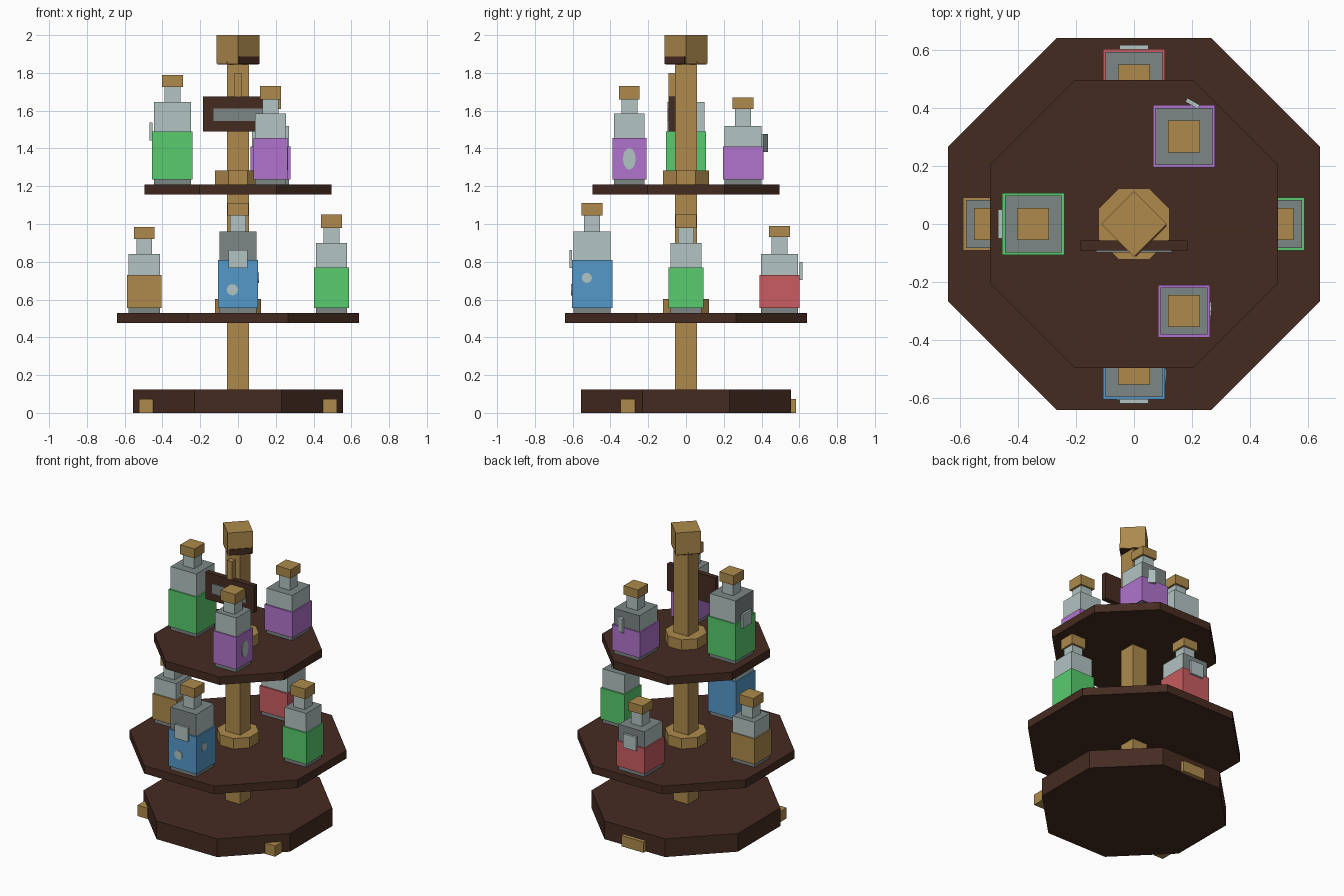
import bpy, bmesh, math
from mathutils import Matrix, Vector

old = bpy.data.objects.get("Cube")
if old:
    bpy.data.objects.remove(old, do_unlink=True)


def linear(c):
    return c / 12.92 if c <= 0.04045 else ((c + 0.055) / 1.055) ** 2.4


def material(name, code):
    m = bpy.data.materials.new(name)
    rgb = [linear(int(code[i:i + 2], 16) / 255) for i in (0, 2, 4)] + [1]
    m.diffuse_color = rgb
    m.use_nodes = True
    m.node_tree.nodes["Principled BSDF"].inputs["Base Color"].default_value = rgb
    return m


wood = material("light wood", "ad8a4c")
dark = material("dark wood", "452b21")
glass = material("pale glass", "b2c4c2")
grey = material("grey glass", "7d8686")
green = material("green", "58cb6d")
purple = material("purple", "b074cc")
blue = material("blue", "5598c9")
red = material("red", "c85c60")


def finish(name, bm, *mats):
    mesh = bpy.data.meshes.new(name)
    bm.to_mesh(mesh)
    bm.free()
    for m in mats:
        mesh.materials.append(m)
    ob = bpy.data.objects.new(name, mesh)
    bpy.context.collection.objects.link(ob)
    return ob


def box(name, center, size, mat, turn=0, grey_sides=()):
    """Box whose faces pointing along grey_sides take the grey material."""
    bm = bmesh.new()
    bmesh.ops.create_cube(bm, size=1)
    bmesh.ops.scale(bm, vec=size, verts=bm.verts)
    bm.normal_update()
    for f in bm.faces:
        if any(f.normal.dot(Vector(d)) > 0.9 for d in grey_sides):
            f.material_index = 1
    bmesh.ops.transform(bm, verts=bm.verts, matrix=Matrix.Translation(center)
                        @ Matrix.Rotation(math.radians(turn), 4, "Z"))
    return finish(name, bm, mat, grey)


def column(name, x, y, half, low, high, mat, turn=0, grey_sides=()):
    return box(name, (x, y, (low + high) / 2), (2 * half, 2 * half, high - low),
               mat, turn, grey_sides)


def octagon(name, half, low, high, mat):
    bm = bmesh.new()
    r = half / math.cos(math.pi / 8)
    bmesh.ops.create_cone(bm, cap_ends=True, segments=8, radius1=r, radius2=r,
                          depth=high - low, matrix=Matrix.Translation((0, 0, (low + high) / 2))
                          @ Matrix.Rotation(math.pi / 8, 4, "Z"))
    # keep flat sides facing the axes
    if max(v.co.x for v in bm.verts) > half * 1.02:
        bmesh.ops.rotate(bm, verts=bm.verts, matrix=Matrix.Rotation(math.pi / 8, 3, "Z"))
    return finish(name, bm, mat)


def spot(name, center, axis, wide, tall):
    """Thin round plate facing along the axis."""
    bm = bmesh.new()
    bmesh.ops.create_cone(bm, cap_ends=True, segments=12, radius1=1, radius2=1, depth=1)
    bmesh.ops.scale(bm, vec=(tall, wide, 0.008), verts=bm.verts)
    spin = Matrix.Rotation(math.pi / 2, 4, "Y")
    if axis == "y":
        spin = Matrix.Rotation(math.pi / 2, 4, "Z") @ spin
    bmesh.ops.transform(bm, verts=bm.verts, matrix=Matrix.Translation(center) @ spin)
    return finish(name, bm, glass)


def bottle(name, x, y, half, floor, heights, colour, tag=None, tag_z=0, tag_turn=0):
    sleeve, shoulder, neck, top = heights
    inner = half - 0.009
    sides = [(0, 0, 1)] + ([tag] if tag else [])
    column(name + "_foot", x, y, inner, floor, floor + 0.025, grey)
    column(name + "_sleeve", x, y, half, floor + 0.025, sleeve, colour)
    column(name + "_body", x, y, inner, sleeve, shoulder, glass, 0, sides)
    column(name + "_neck", x, y, 0.042, shoulder, neck, glass)
    column(name + "_cork", x, y, 0.055, neck, top, wood)
    if tag:
        gap = half + 0.006
        if tag_turn:
            box(name + "_tag", (x + 0.03, y + gap, tag_z), (0.05, 0.015, 0.095), glass, tag_turn)
        else:
            size = (0.015, 0.1, 0.095) if tag[0] else (0.1, 0.015, 0.095)
            box(name + "_tag", (x + tag[0] * gap, y + tag[1] * gap, tag_z), size, glass)


# Stand: base, two shelves, post and collars
octagon("base", 0.557, 0, 0.125, dark)
octagon("lower_shelf", 0.641, 0.475, 0.53, dark)
octagon("upper_shelf", 0.495, 1.155, 1.21, dark)
column("post", 0, 0, 0.057, 0.125, 1.86, wood)
for label, z in (("lower", 0.53), ("upper", 1.21)):
    octagon(label + "_collar", 0.123, z, z + 0.072, wood)

# Finial with a dark strip under it
column("finial", 0, 0, 0.08, 1.85, 2, wood, 45)
column("finial_underside", 0, 0, 0.077, 1.844, 1.85, dark, 45)
box("finial_strip", (0.057, -0.057, 1.867), (0.15, 0.008, 0.04), dark, 45)

# Feet wedged against the base
for side, label in ((1, "left"), (-1, "right")):
    box(label + "_foot", (side * 0.487, -0.308, 0.037), (0.075, 0.075, 0.074), wood)
box("back_foot", (0, 0.545, 0.037), (0.17, 0.075, 0.074), wood)

# Hanging sign
box("sign_board", (0, -0.074, 1.583), (0.37, 0.036, 0.185), dark)
box("sign_plate", (0, -0.094, 1.578), (0.26, 0.008, 0.066), grey)
box("sign_peg", (0, -0.074, 1.737), (0.038, 0.036, 0.126), wood)

# Bottles on the lower shelf
bottle("blue_bottle", 0, -0.497, 0.107, 0.53, (0.81, 0.96, 1.045, 1.11), blue, (0, -1, 0), 0.815)
bottle("red_bottle", 0, 0.495, 0.107, 0.53, (0.73, 0.84, 0.93, 0.99), red, (0, 1, 0), 0.75)
bottle("amber_bottle", -0.496, 0, 0.092, 0.53, (0.73, 0.84, 0.92, 0.985), wood)
bottle("small_green_bottle", 0.495, 0, 0.092, 0.53, (0.77, 0.9, 0.98, 1.05), green)

# Bottles on the upper shelf
bottle("tall_green_bottle", -0.347, 0, 0.107, 1.21, (1.49, 1.645, 1.725, 1.79), green, (-1, 0, 0), 1.49)
bottle("front_purple_bottle", 0.172, -0.3, 0.09, 1.21, (1.455, 1.585, 1.66, 1.73), purple)
bottle("back_purple_bottle", 0.172, 0.302, 0.107, 1.21, (1.41, 1.52, 1.61, 1.67), purple,
       (0, 1, 0), 1.43, -30)

# Round spots on the sleeves
spot("blue_front_spot", (-0.03, -0.604, 0.652), "y", 0.03, 0.03)
spot("blue_side_spot", (0.107, -0.525, 0.715), "x", 0.027, 0.027)
spot("purple_side_spot", (0.262, -0.3, 1.345), "x", 0.034, 0.058)
